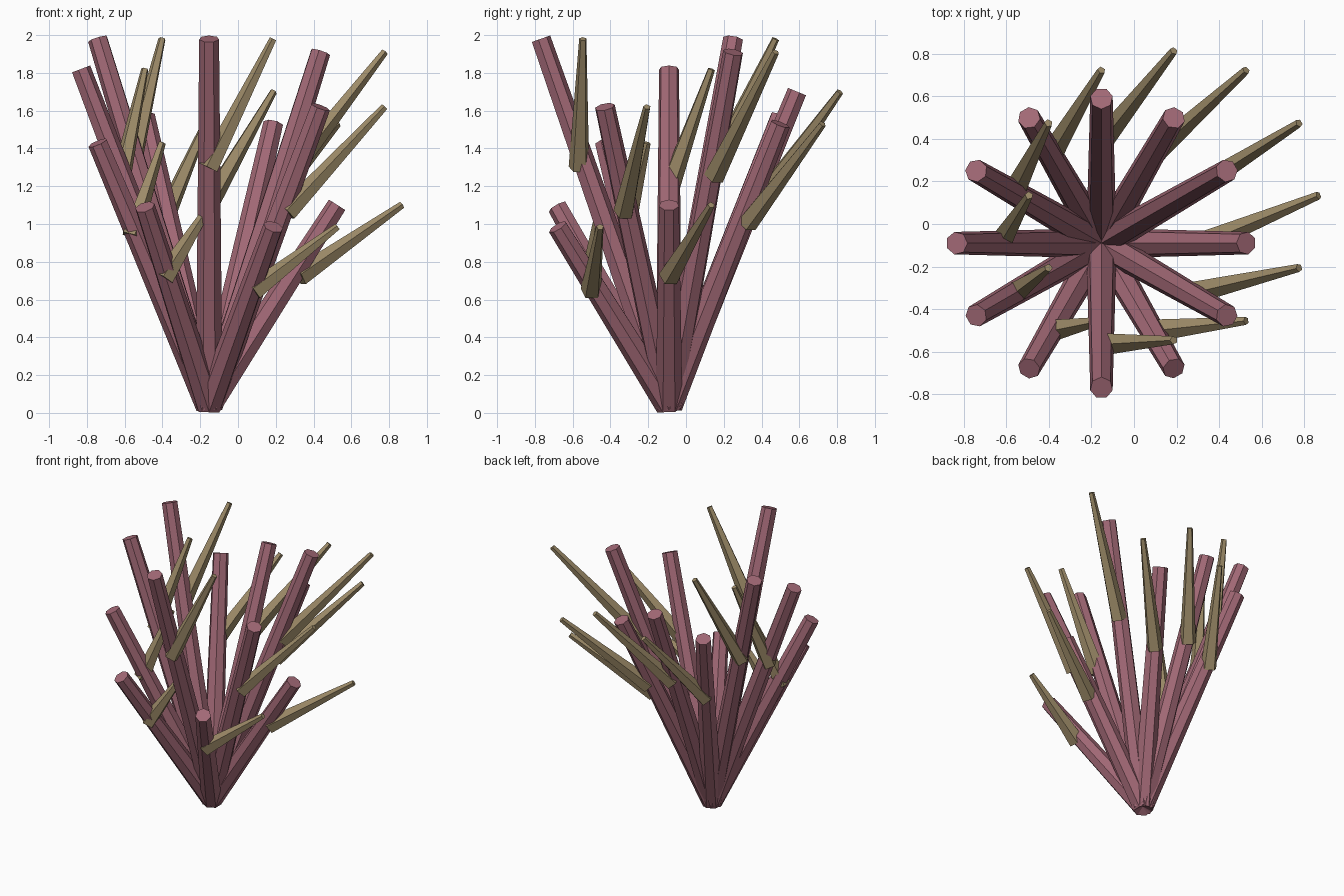
import bpy
from math import cos, sin, radians
from mathutils import Vector

if "Cube" in bpy.data.objects:
    bpy.data.objects.remove(bpy.data.objects["Cube"])


def material(name, rgb):
    m = bpy.data.materials.new(name)
    m.diffuse_color = (*rgb, 1)
    m.use_nodes = True
    m.node_tree.nodes["Principled BSDF"].inputs["Base Color"].default_value = m.diffuse_color
    return m


def tapered(name, a, b, r1, r2, sides, mat):
    """Flat-sided tapered rod from point a to point b."""
    d = b - a
    bpy.ops.mesh.primitive_cone_add(vertices=sides, radius1=r1, radius2=r2,
                                    depth=d.length, location=(a + b) / 2)
    ob = bpy.context.object
    ob.name = name
    ob.rotation_euler = d.to_track_quat('Z', 'Y').to_euler()
    ob.data.materials.append(mat)
    return ob


stem_mat = material("stem_mauve", (0.36, 0.14, 0.18))
twig_mat = material("twig_tan", (0.34, 0.26, 0.14))

root = Vector((-0.153, -0.09, 0.04))
spread = 0.68
twig_shift = Vector((0.34, 0.224, 0))
# tip height of each stem, every 30 degrees from +x
heights = [1.10, 1.91, 1.53, 1.70, 1.57, 1.98,
           1.82, 1.43, 1.09, 1.98, 0.985, 1.62]

for i, h in enumerate(heights):
    a = radians(30 * i)
    out = Vector((cos(a), sin(a), 0)) * spread
    tip = Vector((root.x + out.x, root.y + out.y, h))
    # main stem
    tapered(f"stem_{i + 1}", root, tip, 0.073, 0.054, 7, stem_mat)
    # side twig leaning off the stem, all towards the same side
    fork = Vector((root.x + 0.7 * out.x, root.y + 0.7 * out.y, 0.655 * h))
    tapered(f"twig_{i + 1}", fork, tip + twig_shift, 0.057, 0.02, 5, twig_mat)
